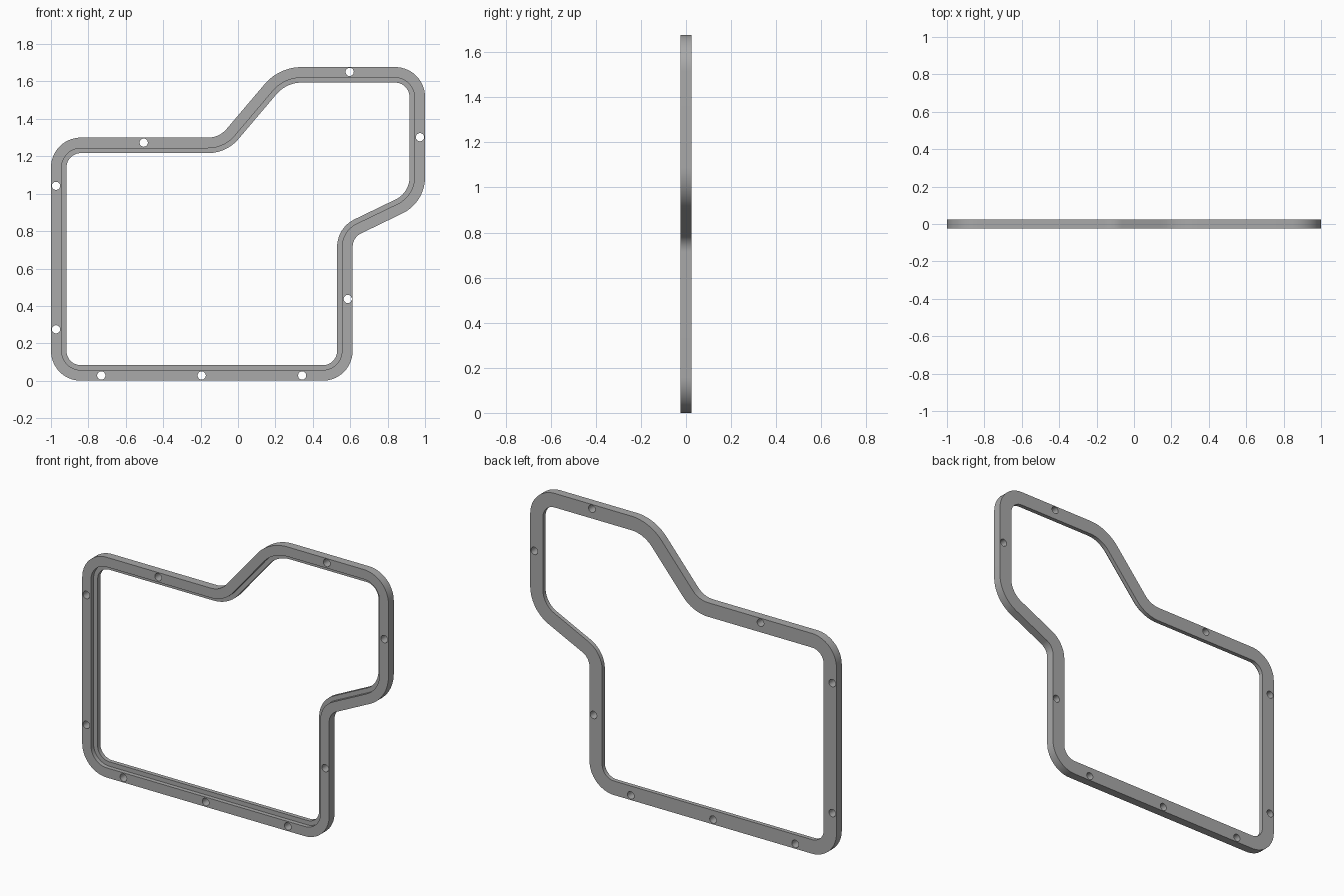
import bpy, bmesh, math
from mathutils import Vector, Matrix

cube = bpy.data.objects.get("Cube")
if cube:
    bpy.data.objects.remove(cube, do_unlink=True)

# Outline corners of the outer edge, counter-clockwise: x, z, fillet radius
CORNERS = [(-1, 0, .16), (.613, 0, .16), (.613, .766, .08), (1, .953, .214),
           (1, 1.677, .16), (.22, 1.677, .26), (-.10, 1.3, .13), (-1, 1.3, .16)]
# Cross-section: distance inward from the outer edge, y
SECTION = [(0, -.025), (.057, -.025), (.057, 0), (.083, 0), (.083, .025), (0, .025)]
HOLES = [(.597, 1.651), (.973, 1.302), (.587, .437), (.343, .028), (-.194, .028),
         (-.731, .028), (-.973, .275), (-.973, 1.042), (-.504, 1.273)]
HOLE_RADIUS = .022
ARC_STEPS = 14


def outline(inset):
    """Rounded outline moved inward by the inset, as (x, z) vectors."""
    pts = []
    for i, (x, z, r) in enumerate(CORNERS):
        p = Vector((x, z))
        d1 = (p - Vector(CORNERS[i - 1][:2])).normalized()
        d2 = (Vector(CORNERS[(i + 1) % len(CORNERS)][:2]) - p).normalized()
        turn = math.atan2(d1.x * d2.y - d1.y * d2.x, d1.dot(d2))
        side = 1 if turn > 0 else -1
        n1 = Vector((d1.y, -d1.x))
        centre = p - d1 * r * math.tan(abs(turn) / 2) - n1 * side * r
        for k in range(ARC_STEPS + 1):
            n = Matrix.Rotation(turn * k / ARC_STEPS, 2) @ n1
            pts.append(centre + n * (side * r - inset))
    return pts


def mesh_object(name, bm):
    bmesh.ops.recalc_face_normals(bm, faces=bm.faces)
    mesh = bpy.data.meshes.new(name)
    bm.to_mesh(mesh)
    bm.free()
    obj = bpy.data.objects.new(name, mesh)
    bpy.context.collection.objects.link(obj)
    return obj


# Frame: stepped section swept round the outline
bm = bmesh.new()
loops = [[bm.verts.new((p.x, y, p.y)) for p in outline(inset)] for inset, y in SECTION]
for j, a in enumerate(loops):
    b = loops[(j + 1) % len(loops)]
    for i in range(len(a)):
        k = (i + 1) % len(a)
        bm.faces.new((a[i], a[k], b[k], b[i]))
frame = mesh_object("gasket_frame", bm)

# Bolt holes
bm = bmesh.new()
for x, z in HOLES:
    place = Matrix.Translation((x, 0, z)) @ Matrix.Rotation(math.pi / 2, 4, 'X')
    bmesh.ops.create_cone(bm, cap_ends=True, segments=28, radius1=HOLE_RADIUS,
                          radius2=HOLE_RADIUS, depth=.2, matrix=place)
cutter = mesh_object("bolt_hole_cutter", bm)
cutter.hide_render = True

# Grey material
grey = bpy.data.materials.new("grey")
grey.use_nodes = True
colour = (.4, .4, .4, 1)
grey.diffuse_color = colour
grey.node_tree.nodes["Principled BSDF"].inputs["Base Color"].default_value = colour
frame.data.materials.append(grey)
cutter.data.materials.append(grey)

cut = frame.modifiers.new("bolt_holes", 'BOOLEAN')
cut.operation = 'DIFFERENCE'
cut.solver = 'EXACT'
cut.object = cutter
bpy.ops.object.select_all(action='DESELECT')
frame.select_set(True)
bpy.context.view_layer.objects.active = frame
bpy.ops.object.modifier_apply(modifier=cut.name)
bpy.data.objects.remove(cutter, do_unlink=True)
bpy.ops.object.shade_smooth_by_angle(angle=math.radians(30))
